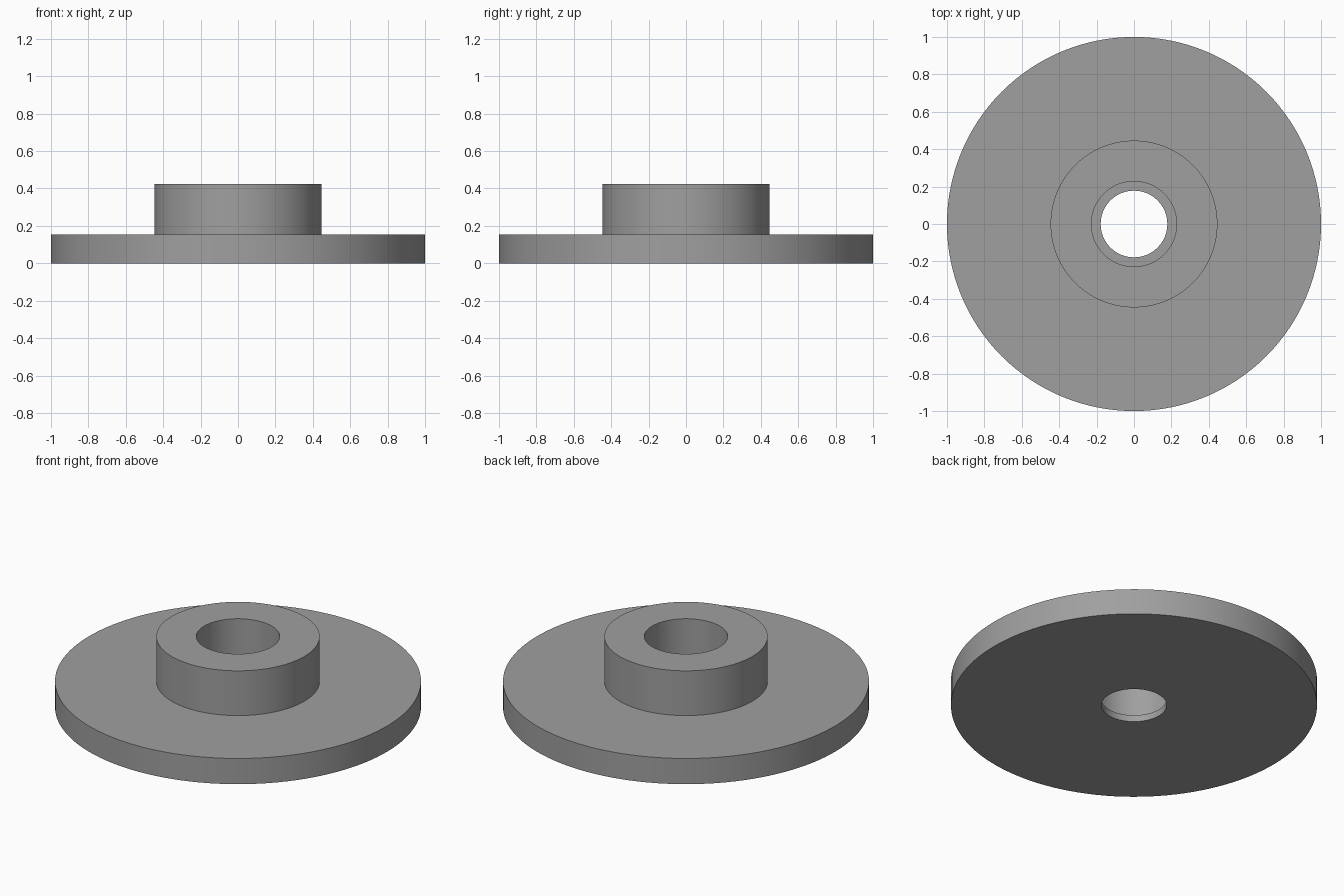
import bpy, bmesh, math

if "Cube" in bpy.data.objects:
    bpy.data.objects.remove(bpy.data.objects["Cube"])

SEGMENTS = 128

grey = bpy.data.materials.new("plain grey")
grey.diffuse_color = (0.35, 0.35, 0.35, 1)
grey.use_nodes = True
grey.node_tree.nodes["Principled BSDF"].inputs["Base Color"].default_value = grey.diffuse_color


def lathe(name, profile, material):
    """Revolve a closed (radius, height) profile around the z axis."""
    bm = bmesh.new()
    rings = []
    for r, z in profile:
        rings.append([bm.verts.new((r * math.cos(2 * math.pi * i / SEGMENTS),
                                    r * math.sin(2 * math.pi * i / SEGMENTS), z))
                      for i in range(SEGMENTS)])
    for k, ring in enumerate(rings):
        upper = rings[(k + 1) % len(rings)]
        for i in range(SEGMENTS):
            j = (i + 1) % SEGMENTS
            bm.faces.new((ring[i], ring[j], upper[j], upper[i]))
    bmesh.ops.recalc_face_normals(bm, faces=bm.faces)
    mesh = bpy.data.meshes.new(name)
    bm.to_mesh(mesh)
    bm.free()
    mesh.materials.append(material)
    obj = bpy.data.objects.new(name, mesh)
    bpy.context.collection.objects.link(obj)
    bpy.context.view_layer.objects.active = obj
    obj.select_set(True)
    bpy.ops.object.shade_smooth_by_angle(angle=math.radians(30))
    return obj


# Flange disc, hub and stepped bore as one turned part
lathe("flanged_hub", [
    (0.178, 0.0), (1.0, 0.0), (1.0, 0.155),      # flange
    (0.446, 0.155), (0.446, 0.425),              # hub
    (0.228, 0.425), (0.228, 0.04),               # wide bore
    (0.178, 0.04),                               # narrow bore lip
], grey)
